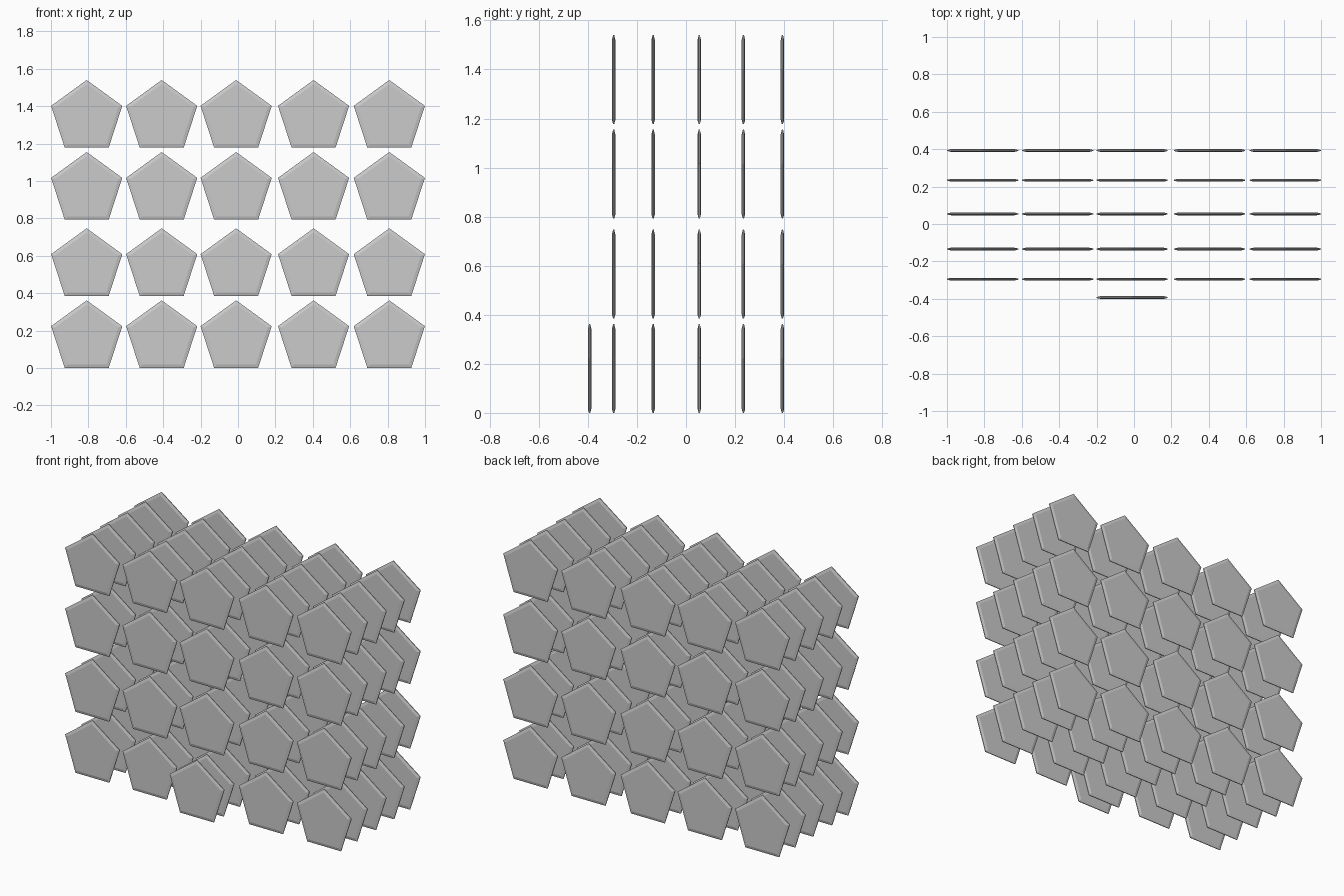
import bpy, bmesh
from math import sin, cos, pi

if "Cube" in bpy.data.objects:
    bpy.data.objects.remove(bpy.data.objects["Cube"])

R = 0.2            # outer radius of a pentagon
R_FACE = 0.178     # radius of the flat face inside the chamfer
HALF = 0.0075      # half thickness
RIM = 0.0025       # half thickness of the thin rim


def plate_mesh():
    # chamfered pentagon, flat sides facing front and back
    bm = bmesh.new()
    rings = []
    for r, y in ((R_FACE, -HALF), (R, -RIM), (R, RIM), (R_FACE, HALF)):
        rings.append([bm.verts.new((r * sin(2 * pi * i / 5), y, r * cos(2 * pi * i / 5)))
                      for i in range(5)])
    bm.faces.new(rings[0])
    bm.faces.new(rings[-1])
    for a, b in zip(rings, rings[1:]):
        for i in range(5):
            j = (i + 1) % 5
            bm.faces.new((a[i], a[j], b[j], b[i]))
    bmesh.ops.recalc_face_normals(bm, faces=bm.faces)
    me = bpy.data.meshes.new("pentagon_plate")
    bm.to_mesh(me)
    bm.free()
    return me


mesh = plate_mesh()


def add_plate(name, x, y, bottom):
    ob = bpy.data.objects.new(name, mesh)
    ob.location = (x, y, bottom + R * cos(pi / 5))
    bpy.context.collection.objects.link(ob)


columns = (-0.809, -0.408, -0.01, 0.404, 0.809)
layers = (-0.295, -0.134, 0.054, 0.234, 0.393)
rows = (0.0, 0.385, 0.793, 1.178)

# main grid of plates
for k, y in enumerate(layers):
    for r, z in enumerate(rows):
        for c, x in enumerate(columns):
            add_plate(f"plate_layer{k + 1}_row{r + 1}_col{c + 1}", x, y, z)

# single extra plate at the front
add_plate("front_extra_plate", columns[2], -0.393, 0.0)
